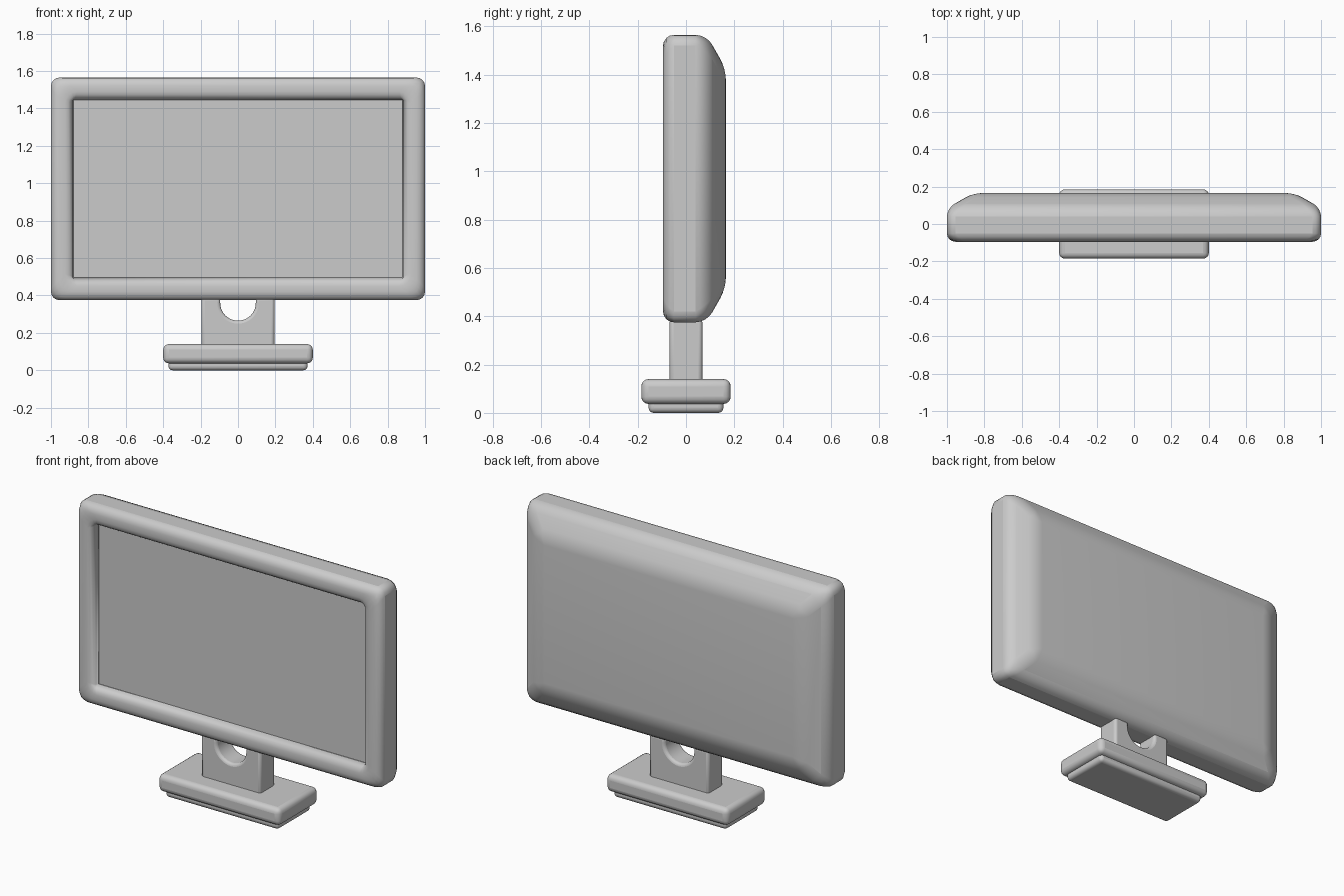
import bpy, bmesh, math

cube = bpy.data.objects.get("Cube")
if cube:
    bpy.data.objects.remove(cube)

grey = bpy.data.materials.new("light grey plastic")
grey.use_nodes = True
colour = (0.6, 0.6, 0.6, 1)
grey.diffuse_color = colour
grey.node_tree.nodes["Principled BSDF"].inputs["Base Color"].default_value = colour


def finish(bm, name, bevel, segments=4, limit="ANGLE"):
    """Turn a bmesh into a smooth object with rounded edges."""
    bmesh.ops.recalc_face_normals(bm, faces=bm.faces)
    mesh = bpy.data.meshes.new(name)
    bm.to_mesh(mesh)
    bm.free()
    mesh.materials.append(grey)
    obj = bpy.data.objects.new(name, mesh)
    bpy.context.collection.objects.link(obj)
    mod = obj.modifiers.new("rounded edges", "BEVEL")
    mod.width = bevel
    mod.segments = segments
    mod.limit_method = limit
    bpy.ops.object.select_all(action="DESELECT")
    obj.select_set(True)
    bpy.context.view_layer.objects.active = obj
    bpy.ops.object.shade_smooth_by_angle(angle=math.radians(40))
    return obj


def slab(name, half_x, half_y, bottom, top, bevel):
    bm = bmesh.new()
    bmesh.ops.create_cube(bm, size=2)
    for v in bm.verts:
        v.co.x *= half_x
        v.co.y *= half_y
        v.co.z = top if v.co.z > 0 else bottom
    finish(bm, name, bevel)


# Monitor housing: rectangular rings from the recessed screen round to the back
bm = bmesh.new()
weights = bm.edges.layers.float.new("bevel_weight_edge")
profile = [(0.12, -0.047), (0.12, -0.095), (0, -0.095), (0, 0.085), (0.14, 0.165)]
rings = []
for inset, y in profile:
    w, h = 1 - inset, 0.595 - inset
    rings.append([bm.verts.new((sx * w, y, 0.97 + sz * h))
                  for sx, sz in ((-1, -1), (1, -1), (1, 1), (-1, 1))])
for a, b in zip(rings, rings[1:]):
    for i in range(4):
        j = (i + 1) % 4
        bm.faces.new((a[i], a[j], b[j], b[i]))
bm.faces.new(rings[0])
bm.faces.new(rings[-1])
# Round everything except the crease around the screen
for e in bm.edges:
    if not any(v in rings[0] for v in e.verts):
        e[weights] = 1
finish(bm, "monitor_housing", 0.045, limit="WEIGHT")

# Neck with a half-round notch under the housing
bm = bmesh.new()
radius, top = 0.095, 0.39
outline = [(-0.195, 0.12), (0.195, 0.12), (0.195, top), (radius, top)]
steps = 20
for i in range(steps + 1):
    a = -math.pi * i / steps
    outline.append((radius * math.cos(a), 0.36 + radius * math.sin(a)))
outline += [(-radius, top), (-0.195, top)]
front = bm.faces.new([bm.verts.new((x, -0.068, z)) for x, z in outline])
extruded = bmesh.ops.extrude_face_region(bm, geom=[front], use_keep_orig=True)["geom"]
for v in extruded:
    if isinstance(v, bmesh.types.BMVert):
        v.co.y = 0.068
finish(bm, "neck", 0.016, 3)

# Two-step base
slab("base", 0.4, 0.185, 0.037, 0.14, 0.03)
slab("base_foot", 0.372, 0.155, 0, 0.06, 0.022)
